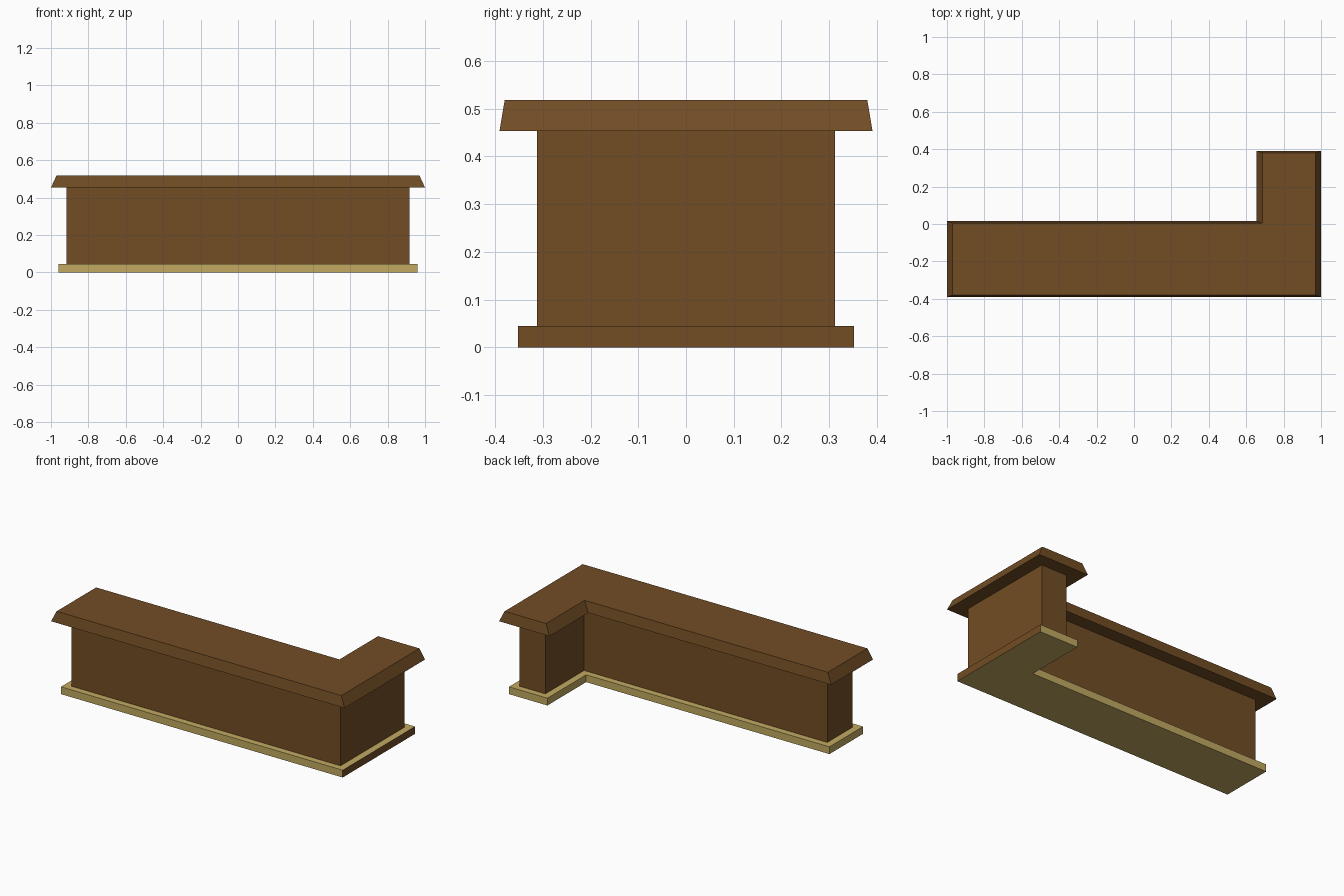
import bpy, bmesh

if "Cube" in bpy.data.objects:
    bpy.data.objects.remove(bpy.data.objects["Cube"])


def material(name, rgb):
    m = bpy.data.materials.new(name)
    m.diffuse_color = (*rgb, 1)
    m.use_nodes = True
    m.node_tree.nodes["Principled BSDF"].inputs["Base Color"].default_value = m.diffuse_color
    return m


brown = material("brown wood", (0.168, 0.075, 0.018))
tan = material("tan trim", (0.54, 0.40, 0.12))


def l_outline(x, y, inner_x, inner_y):
    """Counter-clockwise L: long front run plus a return at the right."""
    return [(-x, -y), (x, -y), (x, y), (inner_x, y), (inner_x, inner_y), (-x, inner_y)]


def l_prism(name, low, z0, high, z1, mats):
    bm = bmesh.new()
    a = [bm.verts.new((x, y, z0)) for x, y in l_outline(*low)]
    b = [bm.verts.new((x, y, z1)) for x, y in l_outline(*high)]
    bm.faces.new(a[::-1])
    bm.faces.new(b)
    for i in range(6):
        j = (i + 1) % 6
        bm.faces.new((a[i], a[j], b[j], b[i]))
    bm.normal_update()
    # The outer right-hand face takes the last material
    for f in bm.faces:
        if f.normal.x > 0.9:
            f.material_index = len(mats) - 1
    me = bpy.data.meshes.new(name)
    bm.to_mesh(me)
    bm.free()
    for m in mats:
        me.materials.append(m)
    ob = bpy.data.objects.new(name, me)
    bpy.context.collection.objects.link(ob)
    return ob


# Plinth, tan with a brown right-hand face
base = (0.96, 0.352, 0.698, -0.025)
l_prism("base_plinth", base, 0, base, 0.045, [tan, brown])

# Counter body
body = (0.917, 0.312, 0.74, -0.065)
l_prism("counter_body", body, 0.045, body, 0.453, [brown])

# Countertop with sloping edges
l_prism("countertop", (1.0, 0.391, 0.656, 0.015), 0.453,
        (0.97, 0.38, 0.688, 0.005), 0.518, [brown])
